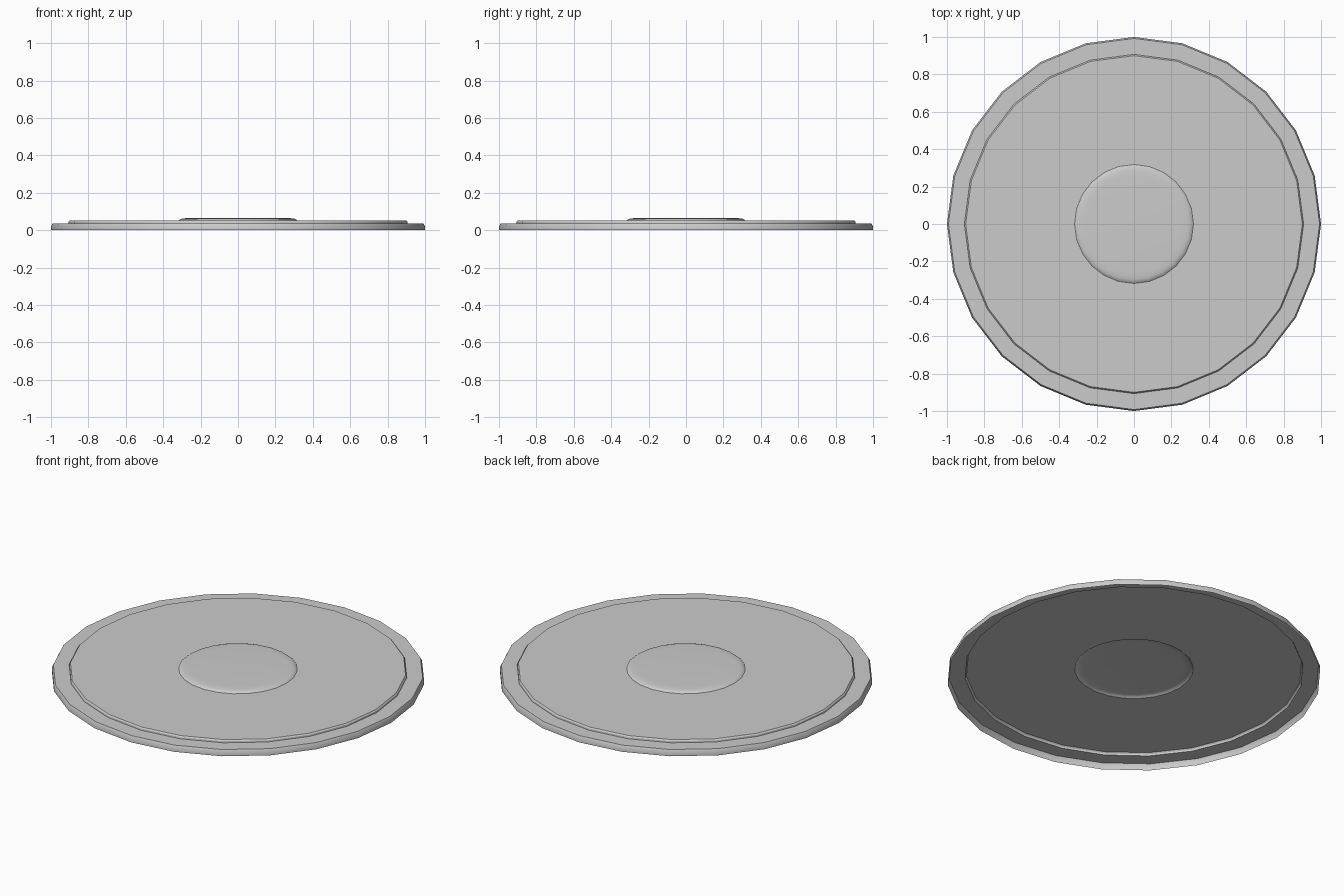
import bpy
import bmesh
from math import cos, sin, tau, radians

SIDES = 24

cube = bpy.data.objects.get("Cube")
if cube:
    bpy.data.objects.remove(cube, do_unlink=True)

grey = bpy.data.materials.new("plain_grey")
grey.use_nodes = True
colour = (0.6, 0.6, 0.6, 1)
grey.diffuse_color = colour
grey.node_tree.nodes["Principled BSDF"].inputs["Base Color"].default_value = colour


def lathe(name, profile, cap=False):
    """Turn an outside-to-inside (radius, height) profile into an open sheet."""
    bm = bmesh.new()
    rings = [[bm.verts.new((r * cos(tau * i / SIDES), r * sin(tau * i / SIDES), z))
              for i in range(SIDES)] for r, z in profile]
    for low, high in zip(rings, rings[1:]):
        for i in range(SIDES):
            j = (i + 1) % SIDES
            bm.faces.new((low[i], low[j], high[j], high[i]))
    if cap:
        bm.faces.new(rings[-1])
    mesh = bpy.data.meshes.new(name)
    bm.to_mesh(mesh)
    bm.free()
    mesh.materials.append(grey)
    obj = bpy.data.objects.new(name, mesh)
    bpy.context.collection.objects.link(obj)
    bpy.ops.object.select_all(action="DESELECT")
    obj.select_set(True)
    bpy.context.view_layer.objects.active = obj
    bpy.ops.object.shade_smooth_by_angle(angle=radians(30))
    return obj


# Outer rim: hollow wall with a softened shoulder and a flat ledge
lathe("outer_rim", [(1, 0), (1, 0.02), (0.992, 0.036), (0.907, 0.036)])

# Raised plate: small step up, then a flat ring to the centre
lathe("raised_plate", [(0.907, 0.036), (0.906, 0.045), (0.9, 0.052), (0.318, 0.052)])

# Central boss: rounded edge and flat top
lathe("centre_boss", [(0.318, 0.052), (0.309, 0.059), (0.298, 0.062),
                      (0.28, 0.064), (0.255, 0.065)], cap=True)
